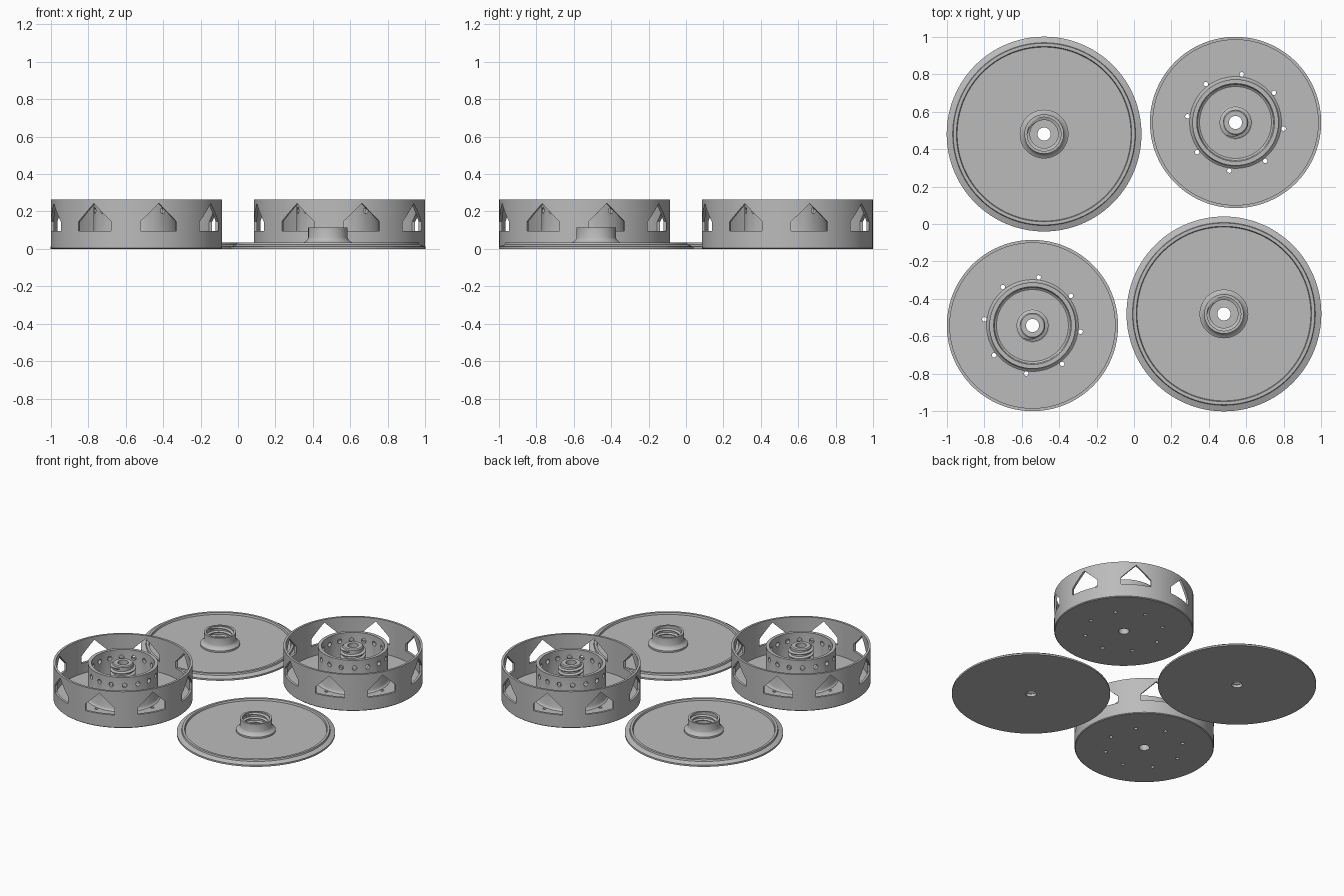
import bpy, bmesh, math
from mathutils import Matrix, Vector

if "Cube" in bpy.data.objects:
    bpy.data.objects.remove(bpy.data.objects["Cube"])

SEG = 128
grey = bpy.data.materials.new("plain grey")
grey.diffuse_color = (0.5, 0.5, 0.5, 1)
grey.use_nodes = True
grey.node_tree.nodes["Principled BSDF"].inputs["Base Color"].default_value = grey.diffuse_color


def make_object(name, bm):
    bmesh.ops.recalc_face_normals(bm, faces=bm.faces[:])
    mesh = bpy.data.meshes.new(name)
    bm.to_mesh(mesh)
    bm.free()
    mesh.materials.append(grey)
    ob = bpy.data.objects.new(name, mesh)
    bpy.context.collection.objects.link(ob)
    return ob


def activate(ob):
    bpy.ops.object.select_all(action='DESELECT')
    ob.select_set(True)
    bpy.context.view_layer.objects.active = ob


def smooth(ob):
    activate(ob)
    bpy.ops.object.shade_smooth_by_angle(angle=math.radians(25))


def lathe(name, profile):
    """Turn a closed (radius, height) profile about z."""
    bm = bmesh.new()
    rings = []
    for i in range(SEG):
        a = 2 * math.pi * i / SEG
        rings.append([bm.verts.new((r * math.cos(a), r * math.sin(a), z)) for r, z in profile])
    n = len(profile)
    for i in range(SEG):
        p, q = rings[i], rings[(i + 1) % SEG]
        for j in range(n):
            k = (j + 1) % n
            bm.faces.new((p[j], q[j], q[k], p[k]))
    return make_object(name, bm)


def thread(name, radius, depth, z0, pitch, turns, half):
    """Helical ridge; negative depth points inward. Ends taper away."""
    bm = bmesh.new()
    steps = int(turns * 48)
    root = radius - math.copysign(0.003, depth)
    rows = []
    for i in range(steps + 1):
        a = 2 * math.pi * i / 48
        z = z0 + pitch * i / 48
        d = depth * min(1, 0.1 + i / 8, 0.1 + (steps - i) / 8)
        rows.append([bm.verts.new((r * math.cos(a), r * math.sin(a), z + dz))
                     for r, dz in ((root, -half), (radius + d, -half * 0.25),
                                   (radius + d, half * 0.25), (root, half))])
    for p, q in zip(rows, rows[1:]):
        for j in range(4):
            k = (j + 1) % 4
            bm.faces.new((p[j], q[j], q[k], p[k]))
    bm.faces.new(rows[0])
    bm.faces.new(rows[-1])
    return make_object(name, bm)


def prism(bm, outline, depth, matrix):
    """Extrude a 2D outline (local yz) along local x, centred."""
    ends = [[bm.verts.new(matrix @ Vector((s * depth / 2, y, z))) for y, z in outline] for s in (-1, 1)]
    n = len(outline)
    for e in ends:
        bm.faces.new(e)
    for j in range(n):
        k = (j + 1) % n
        bm.faces.new((ends[0][j], ends[0][k], ends[1][k], ends[1][j]))


def circle(r, n=20):
    return [(r * math.cos(2 * math.pi * i / n), r * math.sin(2 * math.pi * i / n)) for i in range(n)]


# Drum: floor, outer wall, perforated inner ring and hollow centre post
drum = lathe("drum", [
    (0.035, 0), (0.452, 0), (0.457, 0.005), (0.457, 0.265), (0.441, 0.265), (0.441, 0.02),
    (0.245, 0.02), (0.236, 0.027), (0.23, 0.04), (0.23, 0.262), (0.207, 0.262), (0.207, 0.04),
    (0.202, 0.027), (0.192, 0.02),
    (0.09, 0.02), (0.076, 0.027), (0.068, 0.045), (0.068, 0.258), (0.062, 0.265), (0.035, 0.265)])

# Cutters for the wall windows, floor drains and ring holes
bm = bmesh.new()
window = [(-0.1, 0.095), (0.1, 0.095), (0.1, 0.146), (0, 0.243), (-0.1, 0.146)]
for i in range(8):
    turn = Matrix.Rotation(math.radians(15.2 + 45 * i), 4, 'Z')
    prism(bm, window, 0.14, turn @ Matrix.Translation((0.45, 0, 0)))
    turn = Matrix.Rotation(math.radians(37.7 + 45 * i), 4, 'Z')
    prism(bm, circle(0.012), 0.1,
          turn @ Matrix.Translation((0.259, 0, 0.01)) @ Matrix.Rotation(math.pi / 2, 4, 'Y'))
for i in range(16):
    turn = Matrix.Rotation(math.radians(15.2 + 22.5 * i), 4, 'Z')
    prism(bm, circle(0.016), 0.08, turn @ Matrix.Translation((0.219, 0, 0.205)))
cutter = make_object("drum_cutter", bm)
cutter.hide_render = True
mod = drum.modifiers.new("openings", 'BOOLEAN')
mod.operation = 'DIFFERENCE'
mod.solver = 'EXACT'
mod.object = cutter
activate(drum)
bpy.ops.object.modifier_apply(modifier=mod.name)
bpy.data.objects.remove(cutter)

post_thread = thread("post_thread", 0.068, 0.017, 0.165, 0.03, 2.8, 0.011)

# Lid: sloped rim, locating ridge, flat plate and threaded socket
lid = lathe("lid", [
    (0.035, 0), (0.52, 0), (0.52, 0.012), (0.488, 0.024), (0.485, 0.035), (0.468, 0.035),
    (0.464, 0.022), (0.13, 0.022), (0.13, 0.034), (0.118, 0.041), (0.108, 0.053), (0.105, 0.06),
    (0.105, 0.115), (0.09, 0.115), (0.09, 0.022), (0.035, 0.022)])
socket_thread = thread("socket_thread", 0.09, -0.015, 0.034, 0.028, 2.5, 0.01)

# Place each part and its twin in the opposite corner
for parts, x, y in (((drum, post_thread), 0.542, 0.542), ((lid, socket_thread), -0.48, 0.48)):
    for ob in parts:
        smooth(ob)
        twin = ob.copy()
        twin.name = ob.name + "_twin"
        bpy.context.collection.objects.link(twin)
        ob.location = (x, y, 0)
        twin.location = (-x, -y, 0)
